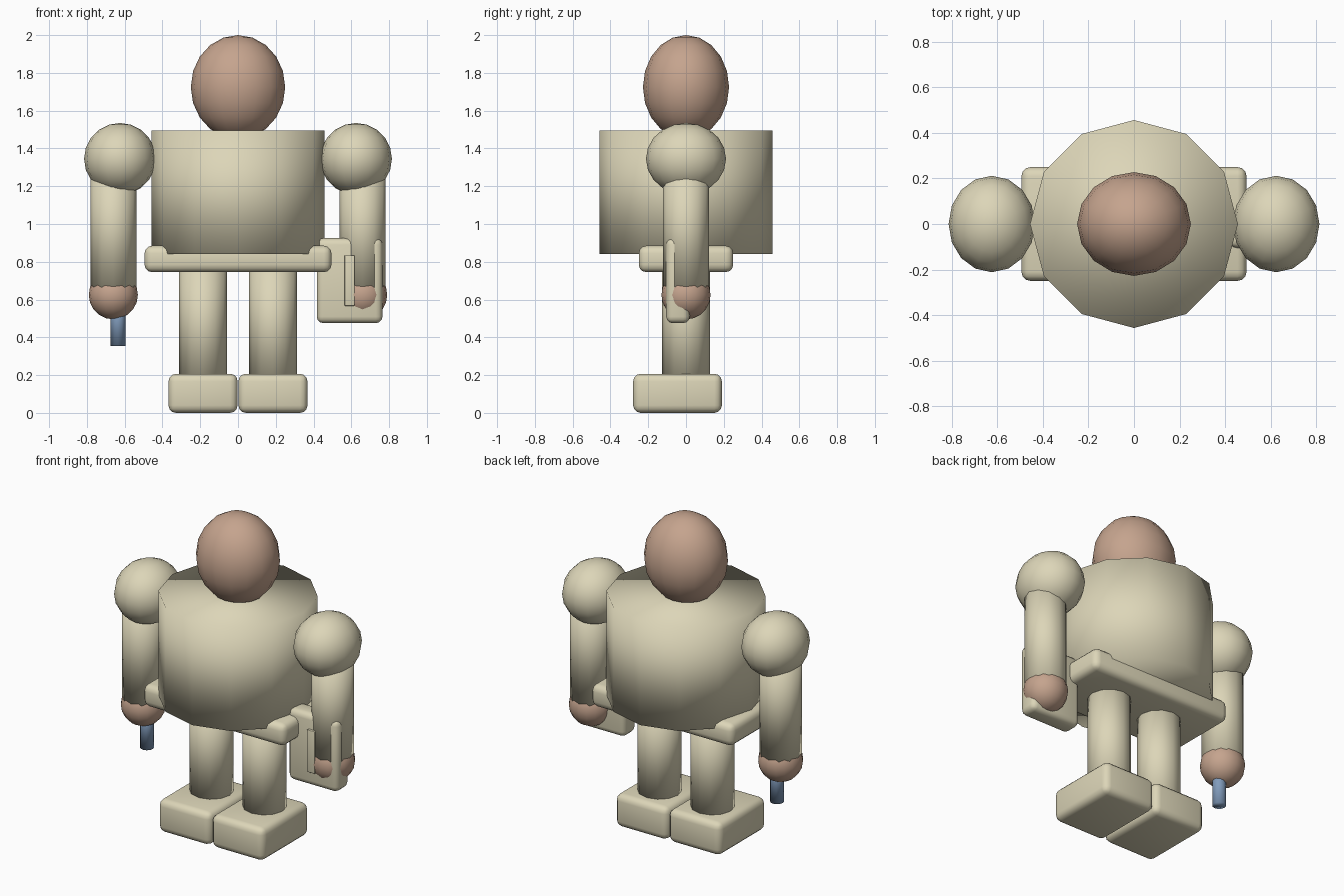
import bpy
import bmesh
from mathutils import Matrix, Vector

cube = bpy.data.objects.get("Cube")
if cube:
    bpy.data.objects.remove(cube, do_unlink=True)


def material(name, rgb):
    mat = bpy.data.materials.new(name)
    mat.use_nodes = True
    color = (*rgb, 1.0)
    mat.diffuse_color = color
    mat.node_tree.nodes["Principled BSDF"].inputs["Base Color"].default_value = color
    return mat


cream = material("cream", (0.72, 0.67, 0.48))
skin = material("skin", (0.56, 0.37, 0.27))
steel = material("steel blue", (0.22, 0.33, 0.50))


def finish(name, bm, center, size, mat):
    """Scale and place the mesh, smooth it and link the object."""
    bm.transform(Matrix.Translation(Vector(center)) @ Matrix.Diagonal((*size, 1.0)))
    mesh = bpy.data.meshes.new(name)
    bm.to_mesh(mesh)
    bm.free()
    mesh.materials.append(mat)
    for poly in mesh.polygons:
        poly.use_smooth = True
    obj = bpy.data.objects.new(name, mesh)
    bpy.context.collection.objects.link(obj)
    return obj


def ball(name, center, radii, mat):
    bm = bmesh.new()
    bmesh.ops.create_uvsphere(bm, u_segments=16, v_segments=10, radius=1)
    return finish(name, bm, center, radii, mat)


def tube(name, x, radius, bottom, top, mat, sides=12):
    bm = bmesh.new()
    bmesh.ops.create_cone(bm, cap_ends=True, segments=sides,
                          radius1=1, radius2=1, depth=1)
    return finish(name, bm, (x, 0, (bottom + top) / 2),
                  (radius, radius, top - bottom), mat)


def rounded_box(name, low, high, mat, bevel):
    low, high = Vector(low), Vector(high)
    bm = bmesh.new()
    bmesh.ops.create_cube(bm, size=1)
    obj = finish(name, bm, (low + high) / 2, high - low, mat)
    mod = obj.modifiers.new("rounded edges", 'BEVEL')
    mod.width = bevel
    mod.segments = 3
    return obj


# Head, barrel body and hip plate
ball("head", (0, 0, 1.725), (0.25, 0.228, 0.275), skin)
tube("torso", 0, 0.457, 0.84, 1.495, cream)
rounded_box("hips", (-0.495, -0.25, 0.745), (0.495, 0.25, 0.885), cream, 0.04)

# Paired limbs
for side, s in (("left", 1), ("right", -1)):
    ball(side + "_shoulder", (s * 0.625, 0, 1.345), (0.19, 0.212, 0.19), cream)
    tube(side + "_arm", s * 0.66, 0.122, 0.665, 1.3, cream)
    ball(side + "_hand", (s * 0.66, 0, 0.625), (0.13, 0.13, 0.13), skin)
    tube(side + "_leg", s * 0.185, 0.127, 0.15, 0.8, cream)
    inner, outer = s * 0.002, s * 0.368
    rounded_box(side + "_foot", (min(inner, outer), -0.28, 0),
                (max(inner, outer), 0.19, 0.207), cream, 0.04)

# Rod held in the right hand
tube("rod", -0.635, 0.04, 0.355, 0.62, steel)

# Shield on the left arm, with its raised center bar
rounded_box("shield", (0.417, -0.105, 0.475), (0.765, 0.02, 0.925), cream, 0.035)
rounded_box("shield_bar", (0.564, -0.12, 0.567), (0.618, -0.09, 0.834), cream, 0.004)
